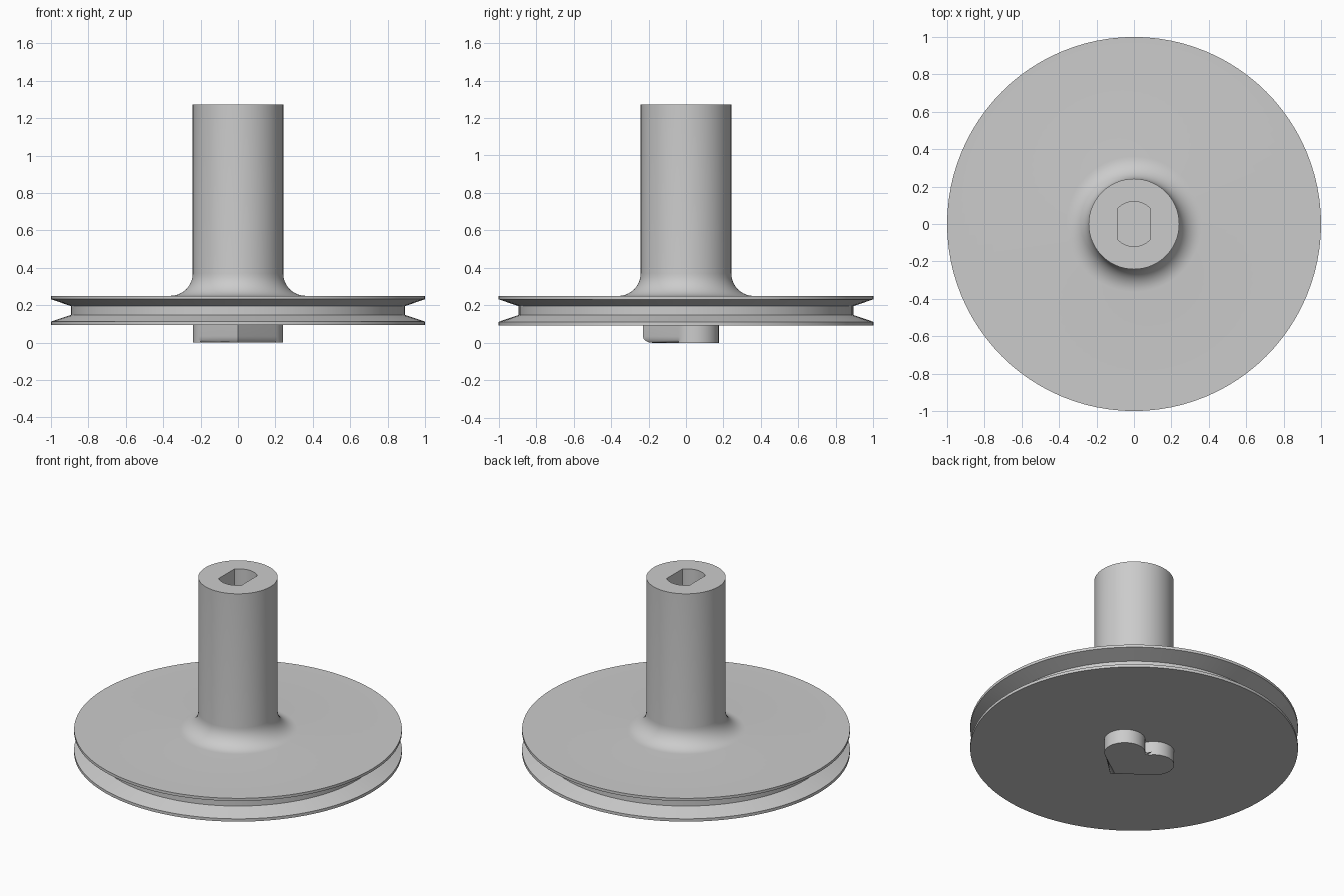
import bpy, bmesh, math
from math import sin, cos, pi

if "Cube" in bpy.data.objects:
    bpy.data.objects.remove(bpy.data.objects["Cube"], do_unlink=True)

GREY = (0.6, 0.6, 0.6, 1)
mat = bpy.data.materials.new("light grey plastic")
mat.use_nodes = True
mat.diffuse_color = GREY
mat.node_tree.nodes["Principled BSDF"].inputs["Base Color"].default_value = GREY


def finish(bm, name):
    bmesh.ops.recalc_face_normals(bm, faces=bm.faces)
    mesh = bpy.data.meshes.new(name)
    bm.to_mesh(mesh)
    bm.free()
    mesh.materials.append(mat)
    obj = bpy.data.objects.new(name, mesh)
    bpy.context.collection.objects.link(obj)
    bpy.ops.object.select_all(action="DESELECT")
    obj.select_set(True)
    bpy.context.view_layer.objects.active = obj
    bpy.ops.object.shade_smooth_by_angle(angle=math.radians(30))
    return obj


def skin(bm, loops):
    """Join closed loops of equal length and cap both ends."""
    rings = [[bm.verts.new(p) for p in loop] for loop in loops]
    n = len(rings[0])
    for a, b in zip(rings, rings[1:]):
        for i in range(n):
            j = (i + 1) % n
            bm.faces.new((a[i], a[j], b[j], b[i]))
    bm.faces.new(rings[0])
    bm.faces.new(rings[-1])
    return rings


SEG = 96
angles = [2 * pi * i / SEG for i in range(SEG)]


def circle(r, z):
    return [(r * cos(a), r * sin(a), z) for a in angles]


def slot(r, flat, z):
    """Circle with two flats, as for a keyed axle."""
    return [(max(-flat, min(flat, r * cos(a))), r * sin(a), z) for a in angles]


# Grooved wheel, filleted hub and blind keyed bore
DISC_TOP, HUB_R, HUB_TOP, FILLET = 0.25, 0.242, 1.273, 0.12
profile = [(1, 0.093), (1, 0.112), (0.893, 0.148), (0.893, 0.195),
           (1, 0.232), (1, DISC_TOP)]
for k in range(11):
    t = k / 10 * pi / 2
    profile.append((HUB_R + FILLET * (1 - sin(t)), DISC_TOP + FILLET * (1 - cos(t))))
profile.append((HUB_R, HUB_TOP))

BORE_R = 0.12
BORE_FLAT = BORE_R * cos(pi / 4)
loops = [circle(r, z) for r, z in profile]
loops += [slot(BORE_R, BORE_FLAT, z) for z in (HUB_TOP, 0.7)]
bm = bmesh.new()
skin(bm, loops)
finish(bm, "pulley_wheel")

# Heart-shaped boss underneath: two round lobes with straight flanks to a front tip
LOBE_R, LOBE_X, LOBE_Y, TIP_Y = 0.125, 0.115, 0.05, -0.23
to_tip = math.atan2(TIP_Y - LOBE_Y, -LOBE_X)
reach = math.hypot(LOBE_X, TIP_Y - LOBE_Y)
start = to_tip + math.acos(LOBE_R / reach)      # tangent point of the flank
end = math.acos(-LOBE_X / LOBE_R)               # notch between the lobes
STEPS = 24
half = []
for k in range(STEPS + 1):
    a = start + (end - start) * k / STEPS
    half.append((LOBE_X + LOBE_R * cos(a), LOBE_Y + LOBE_R * sin(a)))
half[-1] = (0, half[-1][1])
outline = [(0, TIP_Y)] + half + [(-x, y) for x, y in reversed(half[:-1])]

bm = bmesh.new()
rings = skin(bm, [[(x, y, z) for x, y in outline] for z in (0.1, 0)])
lower = set(rings[-1])
rim = [e for e in bm.edges if e.verts[0] in lower and e.verts[1] in lower]
bmesh.ops.bevel(bm, geom=rim, offset=0.035, segments=5, profile=0.5,
                affect="EDGES", clamp_overlap=False)
finish(bm, "heart_boss")
